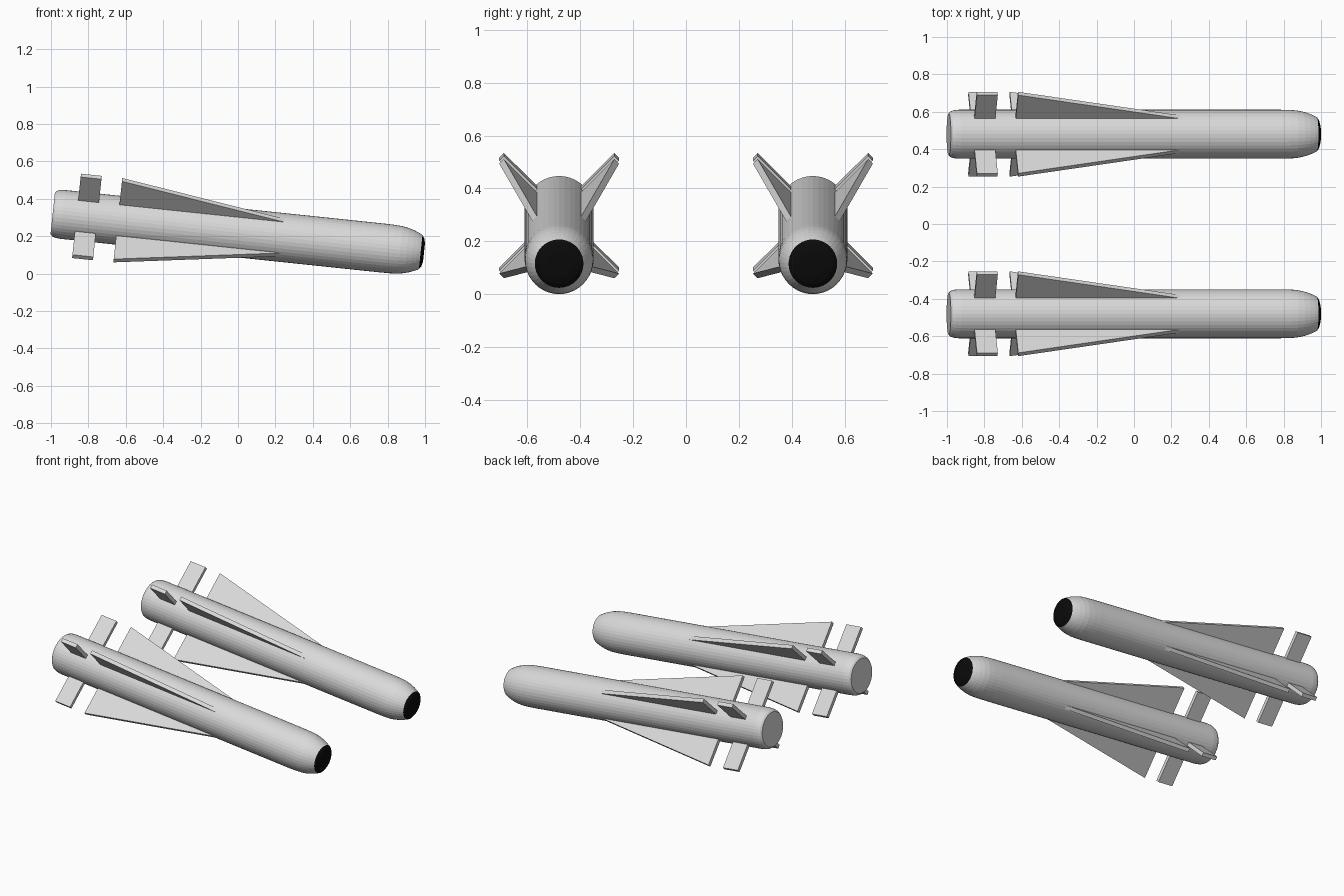
import bpy, bmesh, math
from mathutils import Matrix, Vector

if "Cube" in bpy.data.objects:
    bpy.data.objects.remove(bpy.data.objects["Cube"])


def material(name, value):
    m = bpy.data.materials.new(name)
    m.diffuse_color = (value, value, value, 1)
    m.use_nodes = True
    m.node_tree.nodes["Principled BSDF"].inputs["Base Color"].default_value = m.diffuse_color
    return m


GREY = material("light grey", 0.7)
BLACK = material("seeker black", 0.003)
SIDES = 40
TILT = Matrix.Rotation(math.radians(6), 4, 'Y')


def finish(name, bm, mats, place):
    bmesh.ops.recalc_face_normals(bm, faces=bm.faces)
    bm.transform(place)
    mesh = bpy.data.meshes.new(name)
    bm.to_mesh(mesh)
    bm.free()
    for m in mats:
        mesh.materials.append(m)
    ob = bpy.data.objects.new(name, mesh)
    bpy.context.collection.objects.link(ob)
    return ob


# Body: profile (position along axis, radius) turned about the x axis
PROFILE = [(-0.998, 0.112), (-0.988, 0.122), (-0.972, 0.128), (-0.945, 0.131),
           (0.78, 0.131), (0.83, 0.130), (0.87, 0.1275), (0.905, 0.121),
           (0.935, 0.112), (0.96, 0.102), (0.98, 0.092),
           (0.991, 0.076), (0.998, 0.05)]
BLACK_FROM = 0.98


def body(name, place):
    bm = bmesh.new()
    rings = []
    for s, r in PROFILE:
        angles = [2 * math.pi * i / SIDES for i in range(SIDES)]
        rings.append([bm.verts.new((s, r * math.cos(a), r * math.sin(a))) for a in angles])
    for a, b in zip(rings, rings[1:]):
        for i in range(SIDES):
            j = (i + 1) % SIDES
            bm.faces.new((a[i], a[j], b[j], b[i]))
    bm.faces.new(rings[0])
    bm.faces.new(rings[-1])
    # Black seeker window at the nose
    for f in bm.faces:
        f.material_index = int(f.calc_center_median().x > BLACK_FROM)
    finish(name, bm, [GREY, BLACK], place)


# Fin: flat outline (position along axis, distance from axis), given a thickness
def fin(name, outline, roll, place, thick=0.025):
    bm = bmesh.new()
    face = bm.faces.new([bm.verts.new((s, -thick / 2, r)) for s, r in outline])
    ext = bmesh.ops.extrude_face_region(bm, geom=[face])
    moved = [v for v in ext["geom"] if isinstance(v, bmesh.types.BMVert)]
    bmesh.ops.translate(bm, verts=moved, vec=Vector((0, thick, 0)))
    finish(name, bm, [GREY], place @ Matrix.Rotation(math.radians(roll), 4, 'X'))


WING = [(-0.648, 0.10), (-0.648, 0.308), (0.262, 0.125), (0.262, 0.10)]
TAIL = [(-0.87, 0.09), (-0.87, 0.308), (-0.758, 0.308), (-0.758, 0.09)]

# Two identical missiles side by side, noses tipped down
for side, y in (("left", 0.48), ("right", -0.48)):
    place = Matrix.Translation((0.002, y, 0.218)) @ TILT
    body(side + "_missile_body", place)
    for k in range(4):
        fin(f"{side}_wing_{k + 1}", WING, 45 + 90 * k, place)
        fin(f"{side}_tail_fin_{k + 1}", TAIL, 45 + 90 * k, place)
